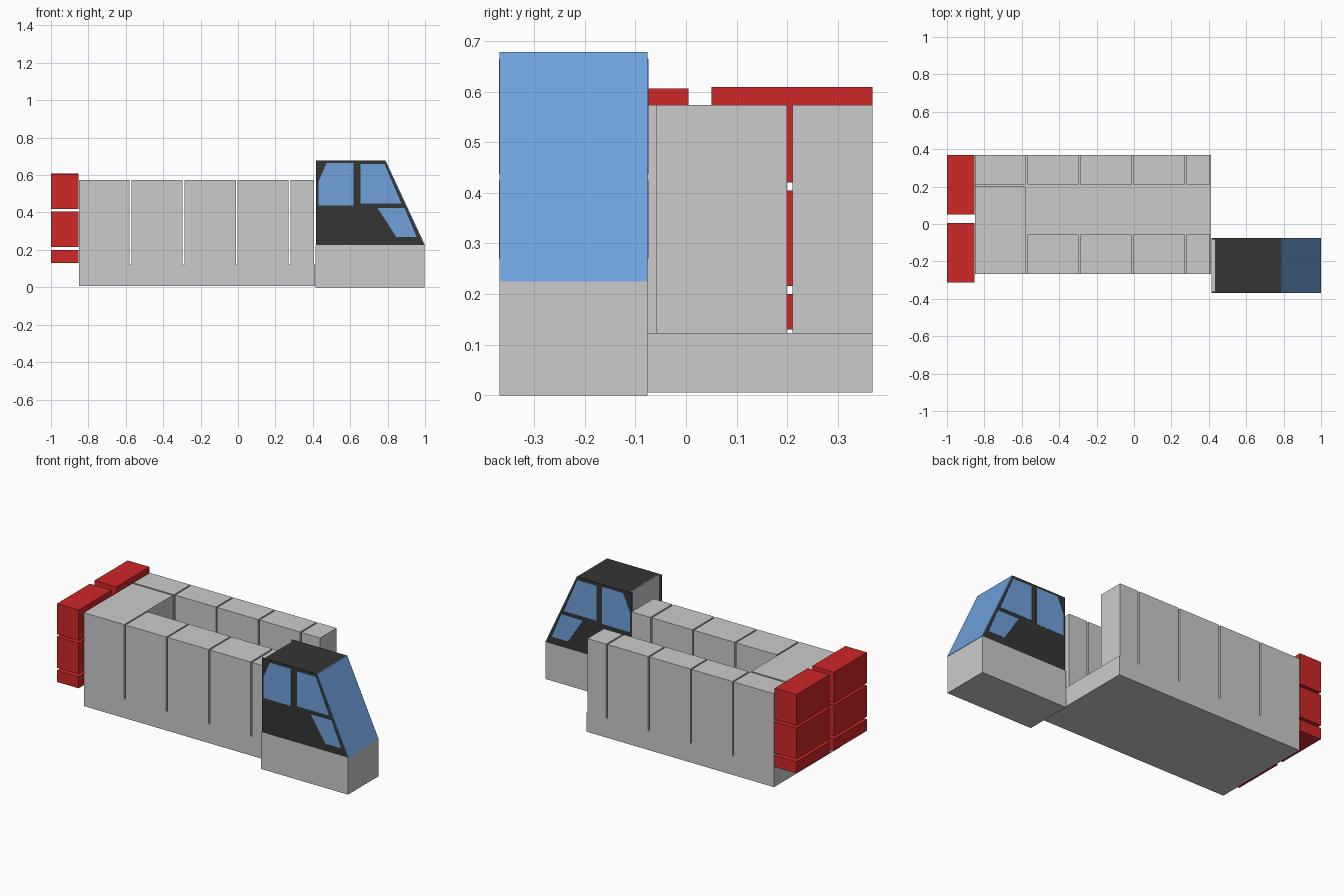
import bpy, bmesh

if "Cube" in bpy.data.objects:
    bpy.data.objects.remove(bpy.data.objects["Cube"])


def material(name, rgb):
    m = bpy.data.materials.new(name)
    m.diffuse_color = (*rgb, 1)
    m.use_nodes = True
    m.node_tree.nodes["Principled BSDF"].inputs["Base Color"].default_value = m.diffuse_color
    return m


DARK = material("dark", (0.035, 0.035, 0.035))
BLUE = material("glass_blue", (0.16, 0.36, 0.72))
RED = material("red", (0.62, 0.02, 0.02))


def prism(name, profile, y0, y1, mat=None):
    """Extrude an (x, z) profile from y0 to y1."""
    bm = bmesh.new()
    face = bm.faces.new([bm.verts.new((x, y0, z)) for x, z in profile])
    out = bmesh.ops.extrude_face_region(bm, geom=[face])["geom"]
    bmesh.ops.translate(bm, vec=(0, y1 - y0, 0),
                        verts=[v for v in out if isinstance(v, bmesh.types.BMVert)])
    bmesh.ops.recalc_face_normals(bm, faces=bm.faces)
    me = bpy.data.meshes.new(name)
    bm.to_mesh(me)
    bm.free()
    ob = bpy.data.objects.new(name, me)
    bpy.context.collection.objects.link(ob)
    if mat:
        me.materials.append(mat)
    return ob


def box(name, x, y, z, mat=None):
    return prism(name, [(x[0], z[0]), (x[1], z[0]), (x[1], z[1]), (x[0], z[1])], *y, mat)


FLOOR, TOP = 0.123, 0.574
LEFT, RIGHT = (0.21, 0.368), (-0.267, -0.057)

# Bed: base slab, rear block and separated wall panels
box("base_slab", (-0.85, 0.412), (-0.267, 0.368), (0.006, FLOOR))
box("rear_block", (-0.85, -0.579), (-0.267, 0.2), (FLOOR, TOP))
spans = [(-0.85, -0.579), (-0.57, -0.296), (-0.287, -0.012), (-0.003, 0.27), (0.28, 0.406)]
for i, span in enumerate(spans):
    box(f"left_wall_{i}", span, LEFT, (FLOOR, TOP))
    if i:
        box(f"right_wall_{i}", span, RIGHT, (FLOOR, TOP))

# Red crates stacked on the rear in two columns
for side, y, top in (("right", (-0.312, 0.005), 0.606), ("left", (0.05, 0.368), 0.609)):
    for i, z in enumerate([(0.13, 0.2), (0.216, 0.405), (0.42, top)]):
        box(f"{side}_crate_{i}", (-1.0, -0.854), y, z, RED)

# Cab: grey lower body, dark upper shell, recessed grey rear panel
Y0, Y1 = -0.368, -0.076
box("cab_lower", (0.414, 0.998), (Y0, Y1), (0, 0.225))
prism("cab_upper", [(0.437, 0.225), (0.437, 0.678), (0.785, 0.678), (0.996, 0.225)],
      Y0 + 0.006, Y1 - 0.006, DARK)
box("cab_rear_panel", (0.432, 0.437), (Y0 + 0.006, Y1 - 0.006), (0.225, 0.677))
prism("windshield", [(0.785, 0.678), (0.789, 0.678), (1.0, 0.225), (0.996, 0.225)], Y0, Y1, BLUE)

# Cab side panels and windows, repeated on both sides
side_profile = [(0.418, 0.225), (0.418, 0.678), (0.785, 0.678), (0.996, 0.225)]
windows = {
    "rear_window": [(0.43, 0.437), (0.43, 0.564), (0.473, 0.664), (0.617, 0.664), (0.617, 0.437)],
    "front_window": [(0.655, 0.447), (0.655, 0.66), (0.783, 0.66), (0.874, 0.447)],
    "lower_window": [(0.746, 0.424), (0.89, 0.424), (0.955, 0.27), (0.846, 0.27)],
}
for side, y, inward in (("right", Y0, 1), ("left", Y1, -1)):
    prism(f"{side}_cab_side", side_profile, y, y + 0.006 * inward, DARK)
    for name, outline in windows.items():
        prism(f"{side}_{name}", outline, y - 0.0015 * inward, y + 0.003 * inward, BLUE)
